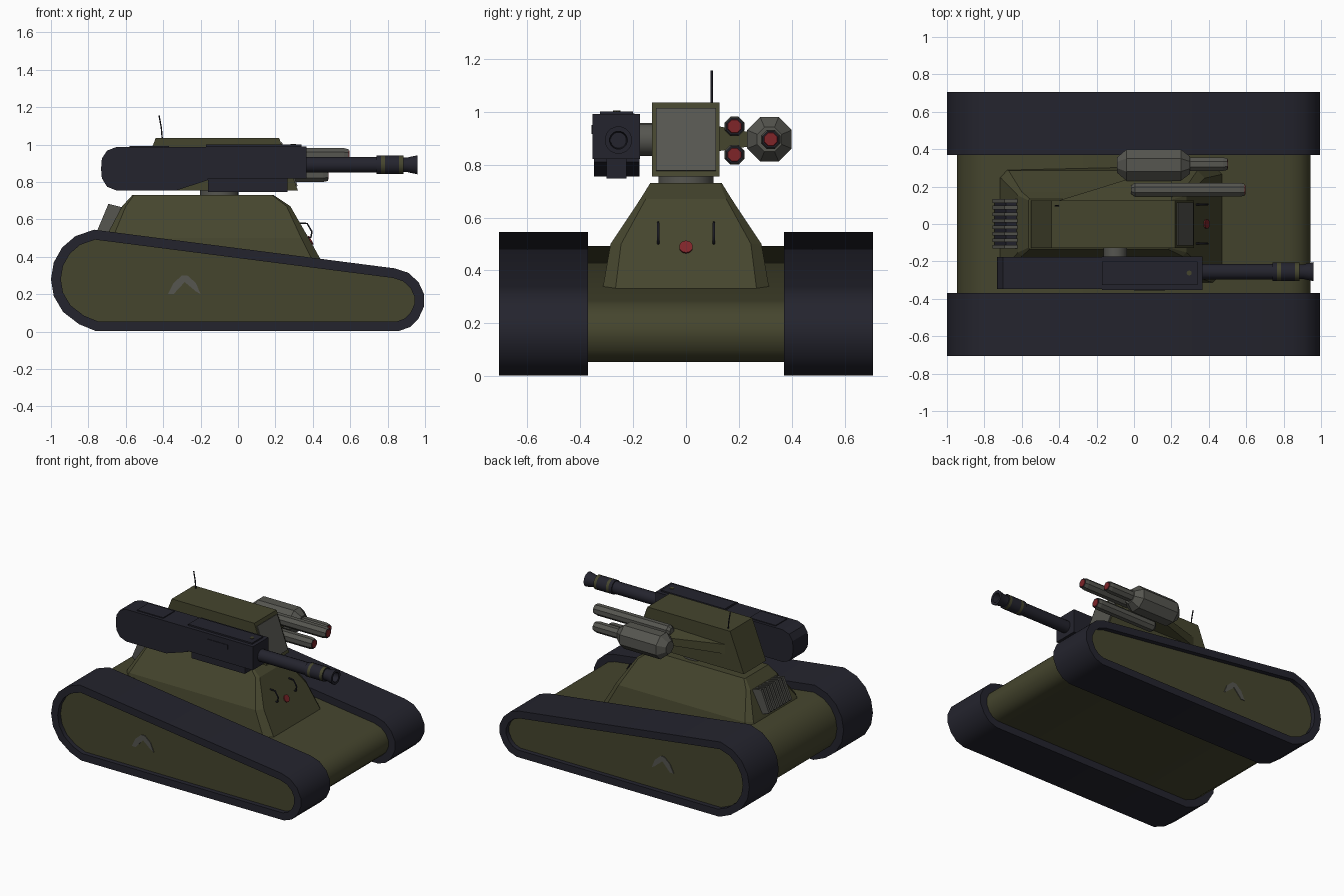
import bpy, bmesh, math
from mathutils import Vector, Matrix

if "Cube" in bpy.data.objects:
    bpy.data.objects.remove(bpy.data.objects["Cube"])


def material(name, r, g, b):
    m = bpy.data.materials.new(name)
    m.diffuse_color = (r, g, b, 1)
    m.use_nodes = True
    m.node_tree.nodes["Principled BSDF"].inputs["Base Color"].default_value = m.diffuse_color
    return m


OLIVE = material("olive paint", 0.060, 0.060, 0.027)
DARK = material("dark steel", 0.0175, 0.0175, 0.027)
GREY = material("warm grey", 0.092, 0.092, 0.080)
RED = material("dull red", 0.21, 0.018, 0.022)


def finish(name, bm, mats, smooth=False):
    bmesh.ops.recalc_face_normals(bm, faces=bm.faces)
    me = bpy.data.meshes.new(name)
    bm.to_mesh(me)
    bm.free()
    for m in mats:
        me.materials.append(m)
    ob = bpy.data.objects.new(name, me)
    bpy.context.collection.objects.link(ob)
    if smooth:
        bpy.ops.object.select_all(action='DESELECT')
        ob.select_set(True)
        bpy.context.view_layer.objects.active = ob
        bpy.ops.object.shade_smooth_by_angle(angle=math.radians(32))
    return ob


def prism(name, prof, y0, y1, mat, smooth=False):
    """Extrude an x-z profile along y."""
    bm = bmesh.new()
    a = [bm.verts.new((x, y0, z)) for x, z in prof]
    b = [bm.verts.new((x, y1, z)) for x, z in prof]
    n = len(prof)
    for i in range(n):
        j = (i + 1) % n
        bm.faces.new((a[i], a[j], b[j], b[i]))
    bm.faces.new(a)
    bm.faces.new(b)
    return finish(name, bm, [mat], smooth)


def box(name, x0, x1, y0, y1, z0, z1, mat):
    return prism(name, [(x0, z0), (x1, z0), (x1, z1), (x0, z1)], y0, y1, mat)


def loft(name, rings, mats, smooth=False, seg_mat=None):
    bm = bmesh.new()
    vs = [[bm.verts.new(p) for p in r] for r in rings]
    n = len(vs[0])
    for k in range(len(vs) - 1):
        for i in range(n):
            j = (i + 1) % n
            f = bm.faces.new((vs[k][i], vs[k][j], vs[k + 1][j], vs[k + 1][i]))
            f.material_index = seg_mat[k] if seg_mat else 0
    bm.faces.new(vs[0])
    f = bm.faces.new(vs[-1])
    f.material_index = seg_mat[-1] if seg_mat else 0
    return finish(name, bm, mats, smooth)


def lathe(name, prof, y, z, n, mats, seg_mat=None, smooth=False):
    """Turn an (x, radius) profile around an axis parallel to x."""
    ang = [2 * math.pi * (i + 0.5) / n for i in range(n)]
    rings = [[(x, y + r * math.cos(a), z + r * math.sin(a)) for a in ang] for x, r in prof]
    return loft(name, rings, mats, smooth, seg_mat)


def disc(name, centre, normal, r, depth, n, mat, smooth=False):
    q = Vector(normal).to_track_quat('Z', 'Y').to_matrix().to_4x4()
    bm = bmesh.new()
    bmesh.ops.create_cone(bm, cap_ends=True, segments=n, radius1=r, radius2=r, depth=depth,
                          matrix=Matrix.Translation(centre) @ q)
    return finish(name, bm, [mat], smooth)


def wire(name, pts, r, mat):
    cu = bpy.data.curves.new(name, 'CURVE')
    cu.dimensions = '3D'
    cu.bevel_depth = r
    cu.bevel_resolution = 1
    cu.use_fill_caps = True
    sp = cu.splines.new('POLY')
    sp.points.add(len(pts) - 1)
    for p, c in zip(sp.points, pts):
        p.co = (*c, 1)
    cu.materials.append(mat)
    ob = bpy.data.objects.new(name, cu)
    bpy.context.collection.objects.link(ob)


def inset(prof, d):
    """Move a clockwise profile inwards by d."""
    out = []
    for i, p in enumerate(prof):
        p, a, b = Vector(p), Vector(prof[i - 1]), Vector(prof[(i + 1) % len(prof)])
        e, f = (p - a).normalized(), (b - p).normalized()
        n1, n2 = Vector((e.y, -e.x)), Vector((f.y, -f.x))
        m = (n1 + n2).normalized()
        out.append(tuple(p + m * d / m.dot(n1)))
    return out


# Track outline, clockwise from the rear bottom
TRACK = [(-0.76, 0.003), (-0.85, 0.04), (-0.935, 0.105), (-0.985, 0.19), (-1.0, 0.28), (-0.985, 0.37),
         (-0.94, 0.45), (-0.87, 0.51), (-0.77, 0.545), (0.84, 0.338), (0.91, 0.315), (0.965, 0.265),
         (0.995, 0.20), (0.995, 0.135), (0.965, 0.07), (0.92, 0.025), (0.86, 0.003)]
INNER = inset(TRACK, 0.052)

# Hull fills the tracks and forms their recessed side panels
prism("hull", INNER, -0.672, 0.672, OLIVE, True)

# Track bands, closed rings
for side, y0, y1 in (("front", -0.705, -0.37), ("back", 0.37, 0.705)):
    bm = bmesh.new()
    loops = [[bm.verts.new((x, y, z)) for x, z in pr]
             for pr, y in ((TRACK, y0), (TRACK, y1), (INNER, y1), (INNER, y0))]
    n = len(TRACK)
    for k in range(4):
        A, B = loops[k], loops[(k + 1) % 4]
        for i in range(n):
            j = (i + 1) % n
            bm.faces.new((A[i], A[j], B[j], B[i]))
    finish(side + "_track", bm, [DARK], True)

# Grey chevrons on the side panels
CHEV = [(-0.375, 0.20), (-0.345, 0.26), (-0.30, 0.30), (-0.27, 0.30), (-0.225, 0.26), (-0.20, 0.20),
        (-0.225, 0.215), (-0.285, 0.265), (-0.345, 0.20)]
prism("front_chevron", CHEV, -0.677, -0.670, GREY)
prism("back_chevron", CHEV, 0.670, 0.677, GREY)


# Superstructure: stacked rectangles with cut corners
def ring(x0, x1, w, z, c):
    return [(x0 + c, -w, z), (x1 - c, -w, z), (x1, -w + c, z), (x1, w - c, z),
            (x1 - c, w, z), (x0 + c, w, z), (x0, w - c, z), (x0, -w + c, z)]


loft("superstructure", [ring(-0.80, 0.49, 0.32, 0.30, 0.05), ring(-0.71, 0.378, 0.285, 0.50, 0.04),
                        ring(-0.62, 0.28, 0.172, 0.67, 0.02), ring(-0.565, 0.19, 0.135, 0.73, 0.008)], [OLIVE])
disc("red_badge", (0.386, 0, 0.487), (0.87, 0, 0.49), 0.026, 0.014, 10, RED)
for y in (-0.105, 0.105):
    wire("grab_handle", [(0.33, y, 0.58), (0.37, y, 0.578), (0.395, y, 0.535), (0.39, y, 0.505), (0.37, y, 0.50)],
         0.005, DARK)

# Rear grille with slats
prism("grille_core", [(-0.685, 0.672), (-0.60, 0.65), (-0.67, 0.50), (-0.745, 0.52)], -0.13, 0.13, DARK)
for i in range(8):
    y = -0.131 + i * 0.262 / 7.5
    prism("grille_slat", [(-0.693, 0.683), (-0.60, 0.66), (-0.67, 0.50), (-0.757, 0.53)], y, y + 0.019, GREY)

# Turret, neck and front window
disc("turret_neck", (-0.1, 0, 0.742), (0, 0, 1), 0.104, 0.05, 20, GREY, True)
prism("turret", [(-0.55, 0.755), (0.32, 0.755), (0.22, 1.035), (-0.44, 1.035)], -0.128, 0.126, OLIVE)
prism("turret_window", [(0.311, 0.776), (0.319, 0.778), (0.235, 1.013), (0.227, 1.010)], -0.114, 0.114, GREY)
wire("antenna", [(-0.405, 0.097, 1.03), (-0.41, 0.097, 1.09), (-0.422, 0.097, 1.155)], 0.004, DARK)

# Cannon housing on the front side
disc("cannon_mount", (-0.1, -0.15, 0.895), (0, 1, 0), 0.062, 0.08, 16, GREY, True)
prism("cannon_rear_housing", [(-0.732, 0.87), (-0.728, 0.925), (-0.70, 0.968), (-0.65, 0.987), (-0.16, 0.987),
                              (-0.16, 0.81), (-0.33, 0.755), (-0.65, 0.755), (-0.70, 0.775), (-0.728, 0.82)],
      -0.348, -0.176, DARK)
box("cannon_front_housing", -0.17, 0.365, -0.352, -0.174, 0.82, 0.99, DARK)
box("cannon_top_cover", -0.17, 0.34, -0.325, -0.2, 0.985, 1.0, DARK)
box("cannon_rear_cover", -0.58, -0.37, -0.325, -0.195, 0.98, 0.993, DARK)
box("cannon_lower_box", -0.16, 0.265, -0.30, -0.225, 0.747, 0.83, DARK)
box("cannon_side_plate", 0.0, 0.165, -0.356, -0.35, 0.915, 0.95, DARK)
disc("cannon_top_bolt", (0.295, -0.262, 1.0), (0, 0, 1), 0.014, 0.008, 8, OLIVE)

# Barrel with olive bands and a hollow flared muzzle
lathe("barrel", [(0.33, 0.043), (0.74, 0.043), (0.74, 0.050), (0.765, 0.050), (0.785, 0.050), (0.862, 0.050),
                 (0.885, 0.050), (0.885, 0.040), (0.905, 0.040), (0.96, 0.052), (0.96, 0.034), (0.90, 0.030)],
      -0.255, 0.892, 16, [DARK, OLIVE], [0, 0, 0, 1, 0, 1, 0, 0, 0, 0, 0, 0], True)

# Missile pod on the back side
lathe("pod_body", [(-0.09, 0.045), (-0.04, 0.091), (0.25, 0.091), (0.30, 0.05)], 0.315, 0.895, 8, [GREY])


def tube(name, x0, x1, y, z, r):
    """Launch tube with a rounded lip, dark rim and red tip."""
    lathe(name, [(x0, r * 0.6), (x0 + 0.02, r), (x1 - 0.025, r), (x1, r * 0.85), (x1, r * 0.7), (x1 + 0.003, r * 0.65)],
          y, z, 8, [GREY, DARK, RED], [0, 0, 0, 1, 2])


tube("pod_tube", 0.27, 0.50, 0.32, 0.895, 0.039)
tube("upper_tube", -0.015, 0.592, 0.183, 0.944, 0.040)
tube("lower_tube", -0.015, 0.48, 0.183, 0.837, 0.040)

# Tapered olive arm carrying the pod
loft("pod_arm", [[(-0.42, 0.12, 0.86), (0.20, 0.12, 0.85), (0.20, 0.25, 0.87), (0.0, 0.25, 0.87)],
                 [(-0.42, 0.12, 0.93), (0.20, 0.12, 0.945), (0.20, 0.25, 0.92), (0.0, 0.25, 0.92)]], [OLIVE])
